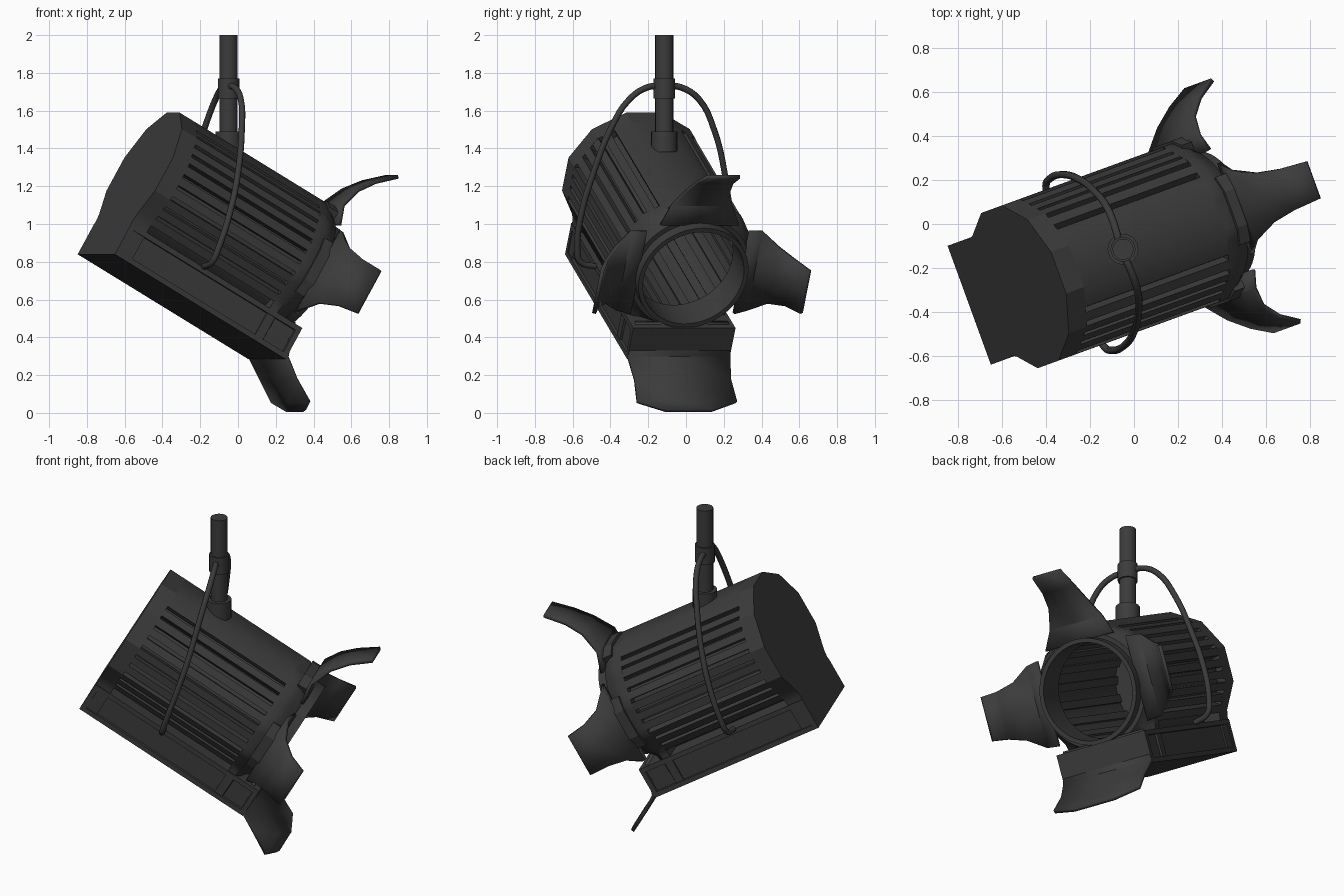
import bpy, bmesh
from math import sin, cos, radians, pi
from mathutils import Matrix, Vector

cube = bpy.data.objects.get("Cube")
if cube:
    bpy.data.objects.remove(cube, do_unlink=True)

# Material
metal = bpy.data.materials.new("dark_grey_metal")
metal.use_nodes = True
tone = (0.044, 0.044, 0.044, 1)
metal.diffuse_color = tone
metal.node_tree.nodes["Principled BSDF"].inputs["Base Color"].default_value = tone

# Lamp frame: local x runs along the barrel to the lens, y is left, z is up
CENTRE = Vector((-0.52, -0.286, 1.264))
LAMP = (Matrix.Translation(CENTRE) @ Matrix.Rotation(radians(20), 4, 'Z')
        @ Matrix.Rotation(radians(30), 4, 'Y'))
APOTHEM, BOX_HALF, BOX_BOTTOM = 0.376, 0.283, 0.49


def finish(name, bm, matrix=LAMP, smooth=32):
    bmesh.ops.recalc_face_normals(bm, faces=bm.faces)
    me = bpy.data.meshes.new(name)
    bm.to_mesh(me)
    bm.free()
    ob = bpy.data.objects.new(name, me)
    bpy.context.collection.objects.link(ob)
    ob.matrix_world = matrix
    me.materials.append(metal)
    if smooth:
        bpy.ops.object.select_all(action='DESELECT')
        ob.select_set(True)
        bpy.context.view_layer.objects.active = ob
        bpy.ops.object.shade_smooth_by_angle(angle=radians(smooth))
    return ob


def polar(u, r, deg):
    return Vector((u, r * cos(radians(deg)), r * sin(radians(deg))))


def outline(deg):
    """Radius of the twelve-sided barrel joined with the box below it."""
    r = APOTHEM / cos(radians((deg + 15) % 30 - 15))
    c, s = cos(radians(deg)), sin(radians(deg))
    if s < -0.5:
        side = BOX_HALF / abs(c) if abs(c) > 1e-6 else 9
        r = max(r, min(side, BOX_BOTTOM / -s))
    return r


def ring(name, stations, closed=True, smooth=32):
    """Loft rings of (position, radius or radius function) along the barrel."""
    bm = bmesh.new()
    loops = []
    for u, r in stations:
        loops.append([bm.verts.new(polar(u, r(d) if callable(r) else r, d))
                      for d in range(0, 360, 5)])
    pairs = list(zip(loops, loops[1:]))
    if closed:
        pairs.append((loops[-1], loops[0]))
    else:
        bm.faces.new(loops[0])
        bm.faces.new(loops[-1])
    for a, b in pairs:
        for i in range(len(a)):
            j = (i + 1) % len(a)
            bm.faces.new((a[i], a[j], b[j], b[i]))
    return finish(name, bm, smooth=smooth)


def shell(bm, a0, a1, u0, u1, depth, lift=0.0, steps=1):
    """Curved slab following the barrel outline between two angles."""
    angles = [a0 + (a1 - a0) * i / steps for i in range(steps + 1)]
    section = [(outline(a) + lift, a) for a in angles]
    section += [(outline(a) - depth, a) for a in reversed(angles)]
    ends = [[bm.verts.new(polar(u, r, a)) for r, a in section] for u in (u0, u1)]
    n = len(section)
    for end in ends:
        bm.faces.new(end)
    for i in range(n):
        j = (i + 1) % n
        bm.faces.new((ends[0][i], ends[0][j], ends[1][j], ends[1][i]))


def cylinder(name, radius, z0, z1, sides=20):
    bm = bmesh.new()
    bmesh.ops.create_cone(bm, cap_ends=True, segments=sides, radius1=radius,
                          radius2=radius, depth=z1 - z0)
    return finish(name, bm, Matrix.Translation((-0.05, -0.115, (z0 + z1) / 2)))


# Barrel: rear cap, front frame with lens opening, inner tube
ring("rear_cap", [(0, outline), (0.1, outline)], closed=False, smooth=20)
ring("front_frame", [(0.9, outline), (0.95, outline), (0.99, 0.365), (1.04, 0.33),
                     (1.04, 0.305), (1.1, 0.305), (1.1, 0.28), (0.9, 0.28)])
ring("inner_tube", [(0.09, 0.335), (0.91, 0.335), (0.91, 0.305), (0.09, 0.305)])

# Smooth top cover
bm = bmesh.new()
shell(bm, 60, 120, 0.1, 0.9, 0.03, steps=4)
finish("top_cover", bm)

# Cooling slats on both sides, and matching ribs inside the tube
bm = bmesh.new()
for i in range(10):
    a = -42 + i * 10.1
    for start in (a, 180 - a - 6.8):
        shell(bm, start, start + 6.8, 0.1, 0.9, 0.045)
finish("cooling_slats", bm, smooth=0)

bm = bmesh.new()
for d in range(0, 360, 20):
    quad = [(0.31, d), (0.31, d + 9), (0.292, d + 9), (0.292, d)]
    ends = [[bm.verts.new(polar(u, r, a)) for r, a in quad] for u in (0.1, 0.91)]
    for end in ends:
        bm.faces.new(end)
    for k in range(4):
        m = (k + 1) % 4
        bm.faces.new((ends[0][k], ends[0][m], ends[1][m], ends[1][k]))
finish("inner_ribs", bm, smooth=0)

# Lower box with recessed side panels
bm = bmesh.new()
bmesh.ops.create_cube(bm, size=1)
bmesh.ops.scale(bm, vec=(1.11, 0.576, 0.19), verts=bm.verts)
bmesh.ops.translate(bm, vec=(0.555, 0, -0.395), verts=bm.verts)
sides = [f for f in bm.faces if abs(f.normal.y) > 0.9]
bmesh.ops.inset_individual(bm, faces=sides, thickness=0.04, depth=0)
bmesh.ops.inset_individual(bm, faces=sides, thickness=0.002, depth=-0.015)
finish("lower_box", bm, smooth=0)


# Barn door flaps: stations of (position, radius, half width)
def flap(name, deg, stations):
    bm = bmesh.new()
    across = polar(0, 1, deg + 90)
    rows = [[bm.verts.new(polar(u, r, deg) + across * h * s) for s in (-1, 0, 1)]
            for u, r, h in stations]
    for a, b in zip(rows, rows[1:]):
        for k in range(2):
            bm.faces.new((a[k], a[k + 1], b[k + 1], b[k]))
    ob = finish(name, bm)
    mod = ob.modifiers.new("thickness", 'SOLIDIFY')
    mod.thickness = 0.02
    mod.offset = 0


side = [(1.04, 0.29, 0.25), (1.02, 0.37, 0.24), (1.07, 0.46, 0.17),
        (1.15, 0.53, 0.14), (1.25, 0.585, 0.13)]
flap("left_flap", 0, side)
flap("right_flap", 180, side)
flap("top_flap", 90, [(1.04, 0.29, 0.22), (1.02, 0.40, 0.17), (1.07, 0.52, 0.12),
                      (1.14, 0.61, 0.10), (1.24, 0.70, 0.09)])
flap("bottom_flap", 270, [(1.06, 0.29, 0.26), (1.11, 0.475, 0.288), (1.22, 0.55, 0.27),
                          (1.34, 0.62, 0.28), (1.39, 0.645, 0.13)])

# Hinge blocks behind the flaps
bm = bmesh.new()
for d in (0, 90, 180):
    shell(bm, d - 25, d + 25, 0.96, 1.02, 0.06, lift=0.012, steps=4)
finish("hinge_blocks", bm, smooth=0)

# Hanging pole, clamp and socket
cylinder("pole", 0.048, 1.4, 2.0)
cylinder("clamp_collar", 0.057, 1.665, 1.77)
cylinder("pole_socket", 0.07, 1.38, 1.49)

# Safety cable arms, mirrored across the barrel
right_path = [(-0.05, -0.14, 1.73), (-0.02, -0.2, 1.725), (0.015, -0.3, 1.66),
              (0.02, -0.4, 1.5), (0.0, -0.49, 1.27), (-0.04, -0.55, 1.07),
              (-0.1, -0.575, 0.88), (-0.135, -0.56, 0.8), (-0.18, -0.48, 0.775)]
mirror = LAMP @ Matrix.Scale(-1, 4, (0, 1, 0)) @ LAMP.inverted()
for name, m in (("right_cable", Matrix()), ("left_cable", mirror)):
    cu = bpy.data.curves.new(name, 'CURVE')
    cu.dimensions = '3D'
    cu.bevel_depth = 0.017
    cu.bevel_resolution = 2
    cu.resolution_u = 4
    cu.use_fill_caps = True
    sp = cu.splines.new('BEZIER')
    sp.bezier_points.add(len(right_path) - 1)
    for bp, p in zip(sp.bezier_points, right_path):
        bp.co = m @ Vector(p)
        bp.handle_left_type = bp.handle_right_type = 'AUTO'
    cu.materials.append(metal)
    bpy.context.collection.objects.link(bpy.data.objects.new(name, cu))
